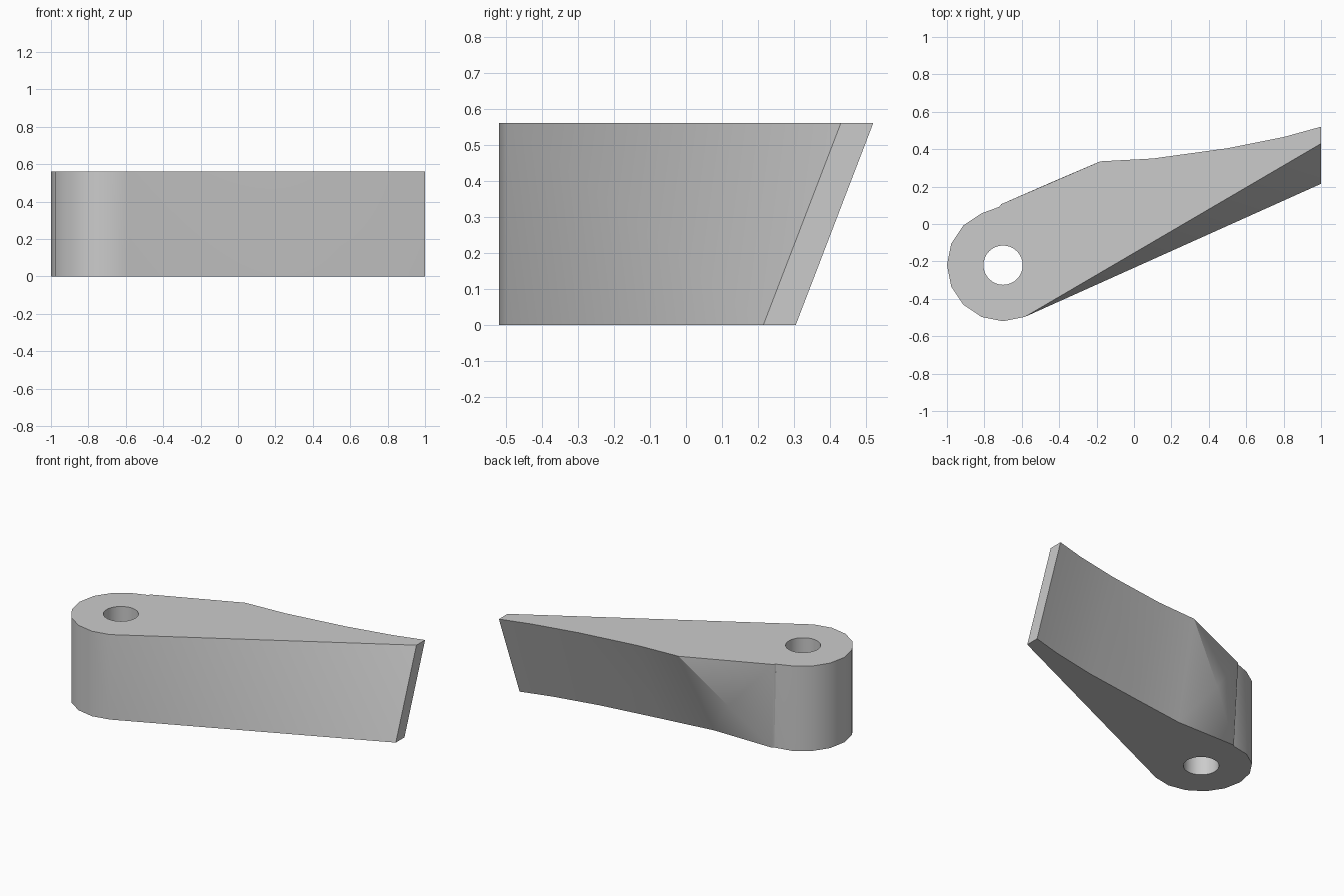
import bpy
import bmesh
import math
from mathutils import Vector

cube = bpy.data.objects.get("Cube")
if cube:
    bpy.data.objects.remove(cube, do_unlink=True)

HEIGHT = 0.56
LEAN = 0.215          # how far the blade shifts back from bottom to top
CENTRE = Vector((-0.7, -0.22))

# Single grey material
grey = bpy.data.materials.new("plain_grey")
grey.use_nodes = True
colour = (0.6, 0.6, 0.6, 1)
grey.diffuse_color = colour
grey.node_tree.nodes["Principled BSDF"].inputs["Base Color"].default_value = colour


def arc(radius, start, step, count):
    """Points on a circle around the pivot."""
    angles = [math.radians(start + step * i) for i in range(count)]
    return [CENTRE + radius * Vector((math.cos(a), math.sin(a))) for a in angles]


# Outlines: round boss, then tip, then curved back edge of the blade
boss = arc(0.3, 90, 22.5, 10)
blade = [Vector(p) for p in
         ((1, 0.43), (1, 0.52), (0.8, 0.465), (0.5, 0.405), (0.1, 0.35))]
shift = Vector((0, LEAN))
top = [Vector((-0.72, 0.092))] + boss[1:] + blade
top += [Vector((-0.18, 0.335)), Vector((-0.71, 0.106))]
bottom = boss + [p - shift for p in blade]
bottom += [Vector((-0.27, 0.087)), Vector((-0.69, 0.09))]
hole = arc(0.105, 0, 11.25, 32)

bm = bmesh.new()


def ring(points, z):
    """Closed loop of vertices and edges at one height."""
    verts = [bm.verts.new((p.x, p.y, z)) for p in points]
    edges = [bm.edges.new((v, verts[(i + 1) % len(verts)]))
             for i, v in enumerate(verts)]
    return verts, edges


low, low_edges = ring(bottom, 0)
high, high_edges = ring(top, HEIGHT)
hole_low, hole_low_edges = ring(hole, 0)
hole_high, hole_high_edges = ring(hole, HEIGHT)

# Flat top and bottom around the hole
for edges in (low_edges + hole_low_edges, high_edges + hole_high_edges):
    bmesh.ops.triangle_fill(bm, use_beauty=True, use_dissolve=False, edges=edges)

# Outer wall, with a ridge where the blade meets the boss
count = len(low)
for i in range(count):
    j = (i + 1) % count
    if i == count - 2:
        ridge = bm.verts.new((-0.46, 0.215, 0.26))
        corners = (low[i], low[j], high[j], high[i])
        for k in range(4):
            bm.faces.new((corners[k], corners[(k + 1) % 4], ridge))
    else:
        bm.faces.new((low[i], low[j], high[i]))
        bm.faces.new((low[j], high[j], high[i]))

# Hole wall
for i in range(len(hole)):
    j = (i + 1) % len(hole)
    bm.faces.new((hole_low[i], hole_high[i], hole_high[j], hole_low[j]))

bmesh.ops.recalc_face_normals(bm, faces=bm.faces)
mesh = bpy.data.meshes.new("lever_arm")
bm.to_mesh(mesh)
bm.free()
mesh.materials.append(grey)

lever = bpy.data.objects.new("lever_arm", mesh)
bpy.context.collection.objects.link(lever)
bpy.ops.object.select_all(action="DESELECT")
lever.select_set(True)
bpy.context.view_layer.objects.active = lever
bpy.ops.object.shade_smooth_by_angle(angle=math.radians(35))
